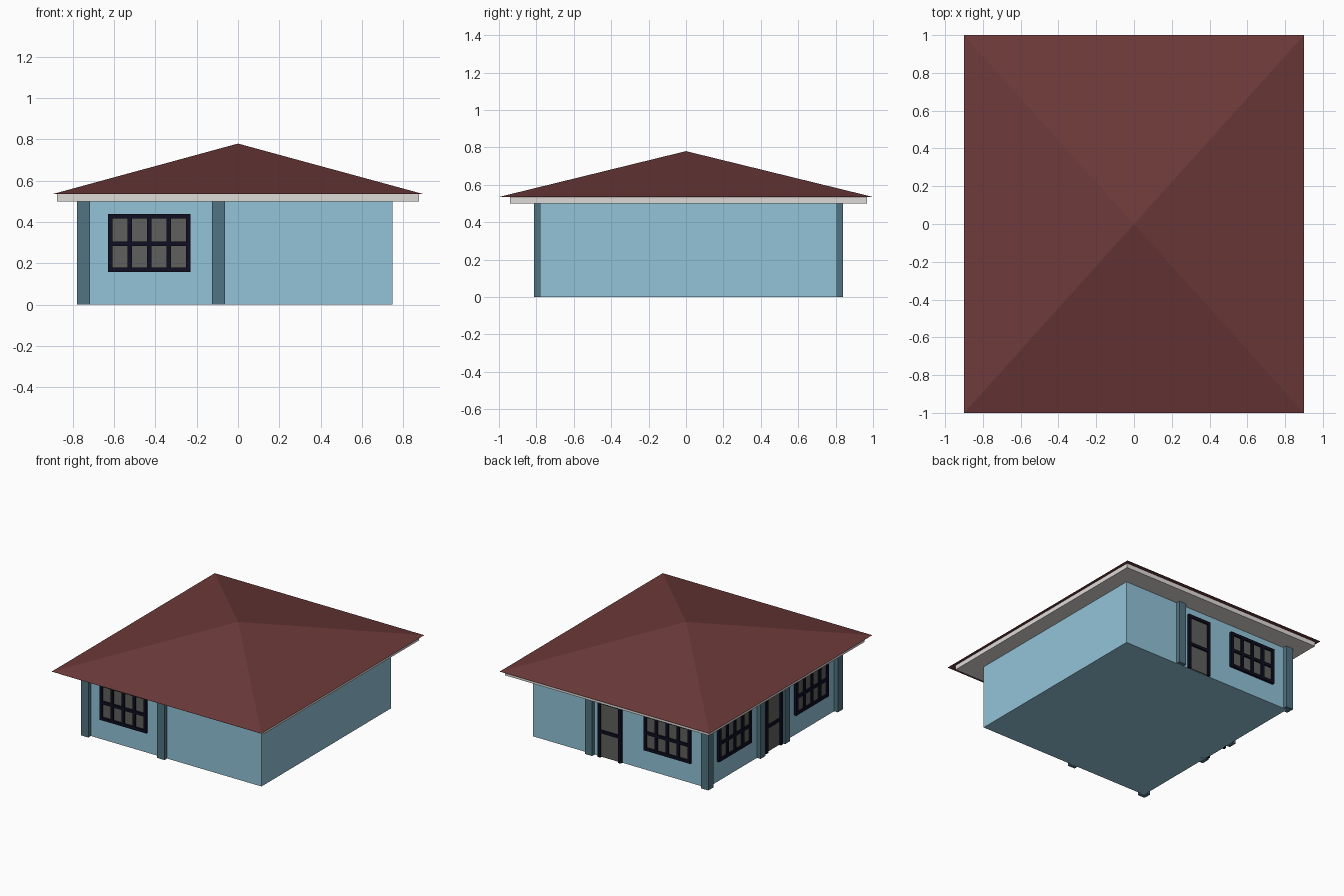
import bpy
from math import pi
from mathutils import Matrix, Vector

if "Cube" in bpy.data.objects:
    bpy.data.objects.remove(bpy.data.objects["Cube"])


def material(name, r, g, b):
    lin = [((c / 255 + 0.055) / 1.055) ** 2.4 if c > 10 else c / 255 / 12.92 for c in (r, g, b)]
    m = bpy.data.materials.new(name)
    m.diffuse_color = (*lin, 1)
    m.use_nodes = True
    m.node_tree.nodes["Principled BSDF"].inputs["Base Color"].default_value = m.diffuse_color
    return m


WALL = material("wall_blue", 147, 196, 216)
POST = material("post_slate", 81, 116, 130)
ROOF = material("roof_red", 110, 58, 58)
EAVE = material("eave_grey", 222, 218, 215)
FRAME = material("frame_navy", 14, 14, 34)
GLASS = material("glass_grey", 96, 96, 93)


def mesh(name, verts, faces, mat, matrix=Matrix()):
    me = bpy.data.meshes.new(name)
    me.from_pydata([matrix @ Vector(v) for v in verts], [], faces)
    me.materials.append(mat)
    ob = bpy.data.objects.new(name, me)
    bpy.context.collection.objects.link(ob)
    return ob


def box(name, x, y, z, mat, matrix=Matrix()):
    """Box from (min, max) pairs, optionally placed by a matrix."""
    verts = [(a, b, c) for a in x for b in y for c in z]
    faces = [(0, 1, 3, 2), (4, 6, 7, 5), (0, 4, 5, 1), (2, 3, 7, 6), (0, 2, 6, 4), (1, 5, 7, 3)]
    return mesh(name, verts, faces, mat, matrix)


X, Y0, Y1 = 0.748, -0.78, 0.808     # house wall planes
YC = (Y0 + Y1) / 2

# Walls, eave slab and pyramid roof
box("house_body", (-X, X), (Y0, Y1), (0, 0.502), WALL)
box("eave_slab", (-0.876, 0.876), (-0.94, 0.968), (0.5, 0.537), EAVE)
mesh("roof", [(-0.9, -1, 0.535), (0.9, -1, 0.535), (0.9, 1, 0.535), (-0.9, 1, 0.535), (0, 0, 0.78)],
     [(3, 2, 1, 0), (0, 1, 4), (1, 2, 4), (2, 3, 4), (3, 0, 4)], ROOF)

# Square posts half sunk into the walls
posts = {"front_left": (-X, Y0), "front_middle": (-0.095, Y0), "back_left": (-X, Y1),
         "back_middle": (0.25, Y1), "side_front": (-X, YC - 0.147), "side_back": (-X, YC + 0.153)}
for name, (px, py) in posts.items():
    h = 0.0315
    box("post_" + name, (px - h, px + h), (py - h, py + h), (0, 0.501), POST)


def opening(name, place, width, z0, z1, columns, bar_z, bottom_rail):
    """Glazed opening; locally the wall is y = 0 and -y points outward."""
    w, t, out = width / 2, 0.023, (-0.02, 0.005)
    box(name + "_glass", (-w + 0.01, w - 0.01), (-0.008, 0.001), (z0 + 0.003, z1 - 0.01), GLASS, place)
    for i in range(columns + 1):
        c = -w + t / 2 + i * (width - t) / columns
        box(f"{name}_upright_{i + 1}", (c - t / 2, c + t / 2), out, (z0, z1), FRAME, place)
    rails = [z1 - t, bar_z] + ([z0] if bottom_rail else [])
    for i, z in enumerate(rails):
        box(f"{name}_rail_{i + 1}", (-w + t, w - t), (-0.0195, 0.004), (z, z + t), FRAME, place)


def on_wall(x, y, angle):
    return Matrix.Translation((x, y, 0)) @ Matrix.Rotation(angle, 4, 'Z')


# Windows: one in front, one at the back, two on the left side
windows = {"front_window": (-0.43, Y0, 0), "back_window": (-0.415, Y1, pi),
           "side_window_front": (-X, YC - 0.472, -pi / 2), "side_window_back": (-X, YC + 0.472, -pi / 2)}
for name, spot in windows.items():
    opening(name, on_wall(*spot), 0.4, 0.157, 0.44, 4, 0.283, True)

# Doors: one at the back, one on the left side
for name, spot in {"back_door": (0.08, Y1, pi), "side_door": (-X, YC - 0.005, -pi / 2)}.items():
    opening(name, on_wall(*spot), 0.2, 0, 0.44, 1, 0.19, False)
